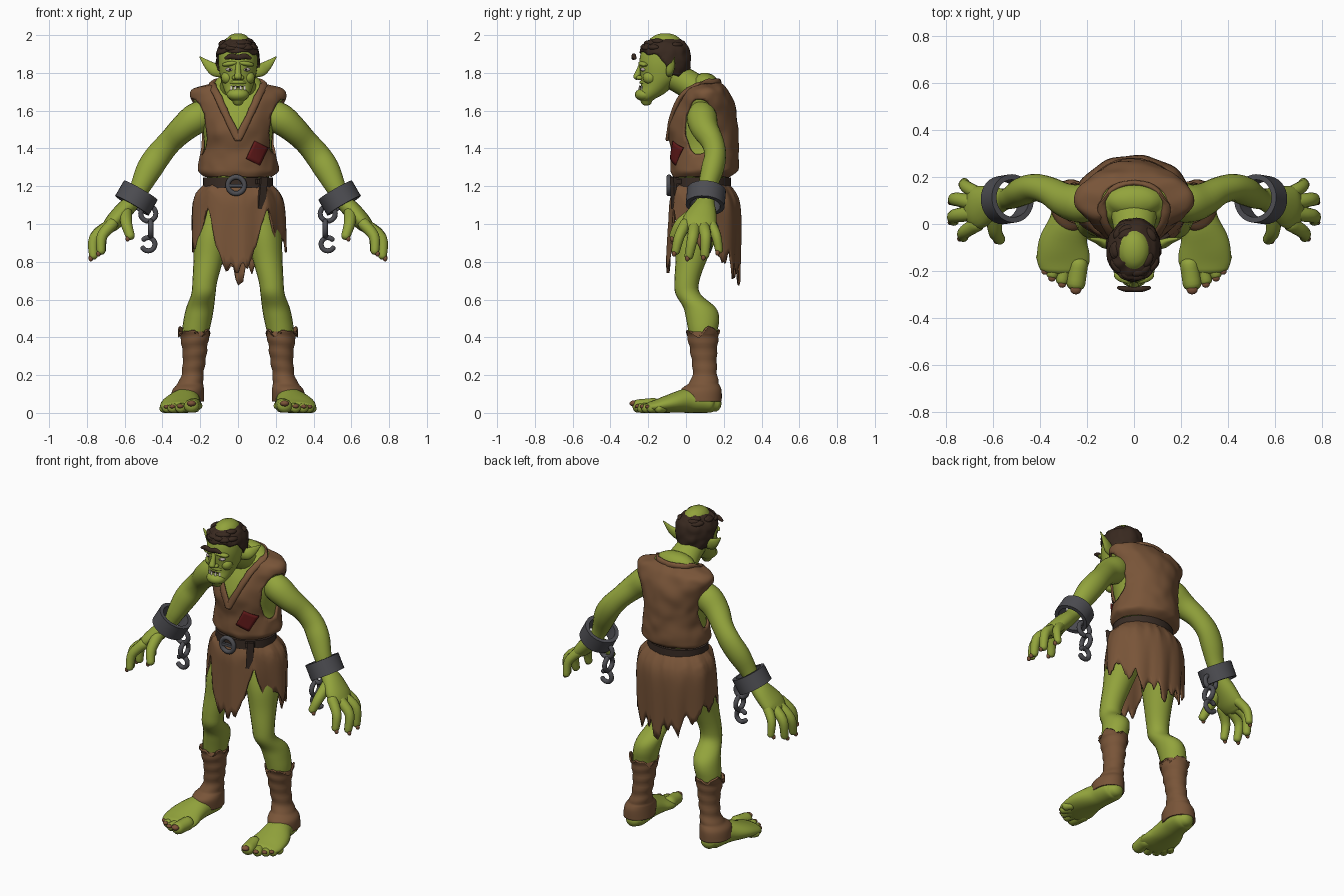
import bpy, bmesh, math, random
from mathutils import Vector, Euler, noise

random.seed(4)
if "Cube" in bpy.data.objects:
    bpy.data.objects.remove(bpy.data.objects["Cube"])
X, Y, Z = Vector((1, 0, 0)), Vector((0, 1, 0)), Vector((0, 0, 1))

def material(name, *rgb):
    m = bpy.data.materials.new(name)
    m.use_nodes = True
    m.diffuse_color = (*rgb, 1)
    m.node_tree.nodes["Principled BSDF"].inputs["Base Color"].default_value = (*rgb, 1)
    return m

SKIN, CLOTH = material("green skin", .29, .37, .045), material("brown cloth", .19, .09, .04)
HAIR, LEATHER = material("dark hair", .04, .022, .014), material("dark leather", .04, .025, .018)
IRON, RED = material("dull iron", .075, .075, .085), material("red patch", .12, .01, .01)
NAIL, TEETH, EYE = material("brown nail", .2, .085, .04), material("ivory", .65, .6, .52), material("eye white", .5, .42, .4)

def finish(name, bm, mat, pair=False, thick=0):
    """Turn a bmesh into a smooth shaded object, optionally thickened and mirrored."""
    bmesh.ops.remove_doubles(bm, verts=bm.verts[:], dist=.0001)
    bmesh.ops.recalc_face_normals(bm, faces=bm.faces[:])
    me = bpy.data.meshes.new(name)
    bm.to_mesh(me)
    bm.free()
    me.materials.append(mat)
    me.shade_smooth()
    me.set_sharp_from_angle(angle=math.radians(48))
    ob = bpy.data.objects.new(name, me)
    bpy.context.scene.collection.objects.link(ob)
    if thick:
        mod = ob.modifiers.new("thickness", 'SOLIDIFY')
        mod.thickness, mod.offset = thick, -1
    if pair:
        ob.modifiers.new("both sides", 'MIRROR')

def spline(pts, steps):
    """Catmull-Rom interpolation of number tuples."""
    out = []
    for i in range(len(pts) - 1):
        corners = list(zip(pts[max(i - 1, 0)], pts[i], pts[i + 1], pts[min(i + 2, len(pts) - 1)]))
        for t in (k / steps for k in range(steps)):
            out.append([b + (c - a) * t / 2 + (a * 2 - b * 5 + c * 4 - d) * t * t / 2
                        + (b * 3 - a - c * 3 + d) * t ** 3 / 2 for a, b, c, d in corners])
    return out + [list(pts[-1])]

def tube(name, pts, mat, ref=X, axis=None, n=20, steps=4, caps=True, grow=0, keep=None, tweak=None, pair=False, thick=0):
    """Loft ellipses (x, y, z, radius along ref, other radius) along a path."""
    rows, bm, rings = spline(pts, steps), bmesh.new(), []
    centres, last = [Vector(r[:3]) for r in rows], len(rows) - 1
    for i, r in enumerate(rows):
        t = axis or (centres[min(i + 1, last)] - centres[max(i - 1, 0)]).normalized()
        u = (ref - t * ref.dot(t)).normalized()
        v = t.cross(u)
        sections = [(1, 0)]
        if caps and i in (0, last):
            sections = [(math.cos(a), math.sin(a) * (1 if i else -1)) for a in (0, .5, .95, 1.35)]
            sections = sections if i else sections[::-1]
        for c, s in sections:
            mid = centres[i] + t * min(r[3], r[4]) * s * .8
            rings.append([bm.verts.new(mid + u * (r[3] + grow) * c * math.cos(a) + v * (r[4] + grow) * c * math.sin(a))
                          for a in (math.tau * k / n for k in range(n))])
    for lo, hi in zip(rings, rings[1:]):
        for k in range(n):
            bm.faces.new((lo[k], lo[(k + 1) % n], hi[(k + 1) % n], hi[k]))
    if caps:
        bm.faces.new(rings[0])
        bm.faces.new(rings[-1])
    if keep:
        bmesh.ops.delete(bm, geom=[f for f in bm.faces if not keep(f.calc_center_median())], context='FACES')
        for _ in range(3):  # soften the cut edge
            moves = [(v, [e.other_vert(v).co.copy() for e in v.link_edges if e.is_boundary]) for v in bm.verts if v.is_boundary]
            for v, near in moves:
                v.co = v.co * .4 + sum(near, Vector()) / len(near) * .6
    if tweak:
        for v in bm.verts:
            v.co = tweak(v.co.copy())
    finish(name, bm, mat, pair, thick)

def solid(name, loc, size, mat, pair=False, rot=(0, 0, 0), cube=False):
    """Ellipsoid by half sizes, or box by full sizes."""
    bm, turn = bmesh.new(), Euler(rot).to_matrix()
    if cube:
        bmesh.ops.create_cube(bm, size=1)
    else:
        bmesh.ops.create_uvsphere(bm, u_segments=16, v_segments=10, radius=1)
    for v in bm.verts:
        v.co = turn @ Vector([a * b for a, b in zip(v.co, size)]) + Vector(loc)
    finish(name, bm, mat, pair)

def link(name, centre, u, v, radius, sweep=math.tau, start=0, pair=True):
    path = [(*(Vector(centre) + u * radius * math.cos(a) + v * radius * math.sin(a)), .014, .014)
            for a in (start + sweep * k / 20 for k in range(21))]
    tube(name, path, IRON, ref=u.cross(v), n=10, steps=1, pair=pair)

def rumple(amount, scale):
    return lambda p: p + noise.noise_vector(p * scale) * amount

# Torso, with the vest following the same form
TORSO = [(0, .08, 1.25, .165, .135), (0, .095, 1.275, .195, .16), (0, .1, 1.31, .197, .165), (0, .1, 1.4, .18, .165),
         (0, .09, 1.5, .188, .17), (0, .1, 1.6, .212, .152), (0, .105, 1.67, .238, .122), (0, .105, 1.715, .222, .098),
         (0, .1, 1.745, .125, .07)]
tube("torso", TORSO, SKIN, axis=Z, n=32)
tube("hips", [(0, .08, 1.28, .16, .13), (0, .09, 1.1, .18, .14), (0, .09, 1, .12, .11)], SKIN, axis=Z)

def vest_cloth(c):
    armhole = abs(c.x) > .1 and ((c.y - .07) / .08) ** 2 + ((c.z - 1.515) / .15) ** 2 < 1
    return not armhole and not (c.y < .08 and abs(c.x) < (c.z - 1.45) * .5)

tube("vest", TORSO, CLOTH, axis=Z, n=96, steps=6, caps=False, grow=.014, keep=vest_cloth, tweak=rumple(.007, 14), thick=.012)
tube("collar", [(0, -.098, 1.45, .012, .02), (.06, -.075, 1.57, .012, .02), (.115, -.015, 1.69, .012, .02),
                (.135, .08, 1.74, .012, .02), (.08, .155, 1.75, .012, .02), (0, .175, 1.75, .012, .02)],
     CLOTH, ref=Y, n=12, pair=True, tweak=rumple(.005, 30))
# Sewn patch lying on the vest
bm = bmesh.new()
bmesh.ops.create_grid(bm, x_segments=6, y_segments=6, size=.045)
for v in bm.verts:
    p = Euler((0, 0, -.45)).to_matrix() @ Vector((v.co.x * .9, v.co.y * 1.15, 0))
    x = p.x + .103
    v.co = (x, .1 - .19 * math.sqrt(1 - (x / .206) ** 2), p.y + 1.375)
finish("chest_patch", bm, RED, thick=.009)

# Ragged skirt: hem height by angle from the front
HEM = [(0, .73), (8, .8), (17, .76), (31, .88), (47, 1.1), (58, .95), (68, .86), (79, .94), (91, .85), (104, .92),
       (119, .79), (129, .86), (142, .71), (151, .8), (160, .74), (168, .8), (176, .67), (185, .69)]

def hang(p):
    angle = math.atan2(p.x, .09 - p.y)
    turn = abs(math.degrees(angle) + 2)
    hem = next(za + (zb - za) * (turn - a) / (b - a) for (a, za), (b, zb) in zip(HEM, HEM[1:]) if turn <= b)
    depth = (1.22 - p.z) / .62
    fold = 1 + .035 * depth * math.sin(angle * 9)
    z = 1.22 - depth * (1.22 - hem) + random.uniform(-.012, .012) * depth
    return Vector((p.x * fold, .09 + (p.y - .09) * fold, z))

tube("ragged_skirt", [(0, .085, 1.22, .168, .138), (0, .095, 1.15, .208, .168), (0, .1, 1.07, .235, .187),
                      (0, .1, .93, .248, .192), (0, .09, .6, .25, .192)], CLOTH, axis=Z, n=120, caps=False, tweak=hang, thick=.01)

# Belt, buckle and loose end
tube("belt", [(0, .08, z, .165 + g, .138 + g) for z, g in ((1.19, .02), (1.245, .02), (1.245, 0), (1.19, 0), (1.19, .02))],
     LEATHER, axis=Z, n=40, steps=1, caps=False)
link("buckle", (-.01, -.09, 1.205), X, Z, .044, pair=False)
solid("buckle_tongue", (-.01, -.092, 1.205), (.07, .016, .016), IRON, cube=True)
solid("belt_end", (.13, -.065, 1.165), (.04, .016, .17), LEATHER, rot=(.08, .06, .5), cube=True)
solid("belt_loop", (.12, -.05, 1.225), (.055, .03, .025), LEATHER, rot=(0, 0, .5), cube=True)

# Neck, head and face
tube("neck", [(0, .1, 1.64, .12, .08), (0, .045, 1.715, .1, .078), (0, -.03, 1.765, .085, .075), (0, -.1, 1.8, .08, .075)], SKIN)
tube("head", [(0, -.21, 1.65, .03, .03), (0, -.205, 1.665, .05, .045), (0, -.185, 1.69, .065, .07), (0, -.155, 1.73, .08, .085),
              (0, -.13, 1.78, .094, .11), (0, -.12, 1.85, .104, .128), (0, -.11, 1.92, .1, .124), (0, -.11, 1.955, .07, .09)],
     SKIN, axis=Z, n=32)
tube("ears", [(.085, -.09, 1.8, .015, .025), (.12, -.085, 1.815, .02, .034), (.155, -.07, 1.84, .013, .025),
              (.203, -.06, 1.885, .002, .003)], SKIN, ref=Y, pair=True)
tube("nose", [(0, -.238, 1.845, .014, .012), (0, -.25, 1.81, .015, .014), (0, -.262, 1.778, .02, .018)], SKIN)
solid("nostrils", (.018, -.246, 1.774), (.015, .018, .012), SKIN, True)
solid("brow_ridges", (.043, -.226, 1.848), (.045, .024, .014), SKIN, True, (0, .15, .3))
solid("cheekbones", (.055, -.19, 1.775), (.034, .038, .035), SKIN, True)
solid("upper_lip", (0, -.21, 1.75), (.05, .037, .016), SKIN)
solid("mouth", (0, -.203, 1.727), (.048, .042, .01), LEATHER)
solid("chin", (0, -.218, 1.685), (.06, .053, .036), SKIN)
solid("eyes", (.042, -.223, 1.818), (.024, .018, .011), EYE, True)
solid("pupils", (.042, -.239, 1.818), (.005, .004, .005), HAIR, True)
for i, x in enumerate((.014, .034)):
    tube(f"teeth_{i}", [(x, -.246 + i * .012, 1.712, .008, .006), (x, -.246 + i * .012, 1.73, .005, .003)], TEETH, n=8, pair=True)
tube("eyebrow", [(-.065, -.27, 1.878, .008, .008), (-.035, -.276, 1.888, .012, .016), (0, -.278, 1.882, .011, .014),
                 (.035, -.276, 1.888, .012, .016), (.065, -.27, 1.878, .008, .008)], HAIR, ref=Y, n=12)

# Hair cap with loose locks
tube("hair", [(0, -.1, 1.77, .09, .105), (0, -.105, 1.83, .112, .128), (0, -.11, 1.91, .114, .134), (0, -.11, 1.955, .092, .113),
              (0, -.11, 1.985, .052, .068), (0, -.11, 1.995, .01, .01)],
     HAIR, axis=Z, n=64, steps=6, tweak=rumple(.009, 24), thick=.01,
     keep=lambda c: c.z > 1.915 - abs(c.x) * .15 or (c.z > 1.785 and c.y > -.1 - max(0, c.z - 1.85) * 1.3))
for i in range(16):
    a, h = random.uniform(0, math.tau), random.uniform(.25, .9)
    spot = (.1 * math.cos(a) * math.cos(h), -.11 + .118 * math.sin(a) * math.cos(h), 1.91 + .075 * math.sin(h))
    solid(f"hair_lock_{i}", spot, (.022, .035, .016), HAIR, rot=(0, 0, a))

# Arms and hands
tube("arms", [(.14, .09, 1.6, .06, .07), (.22, .085, 1.56, .08, .082), (.29, .1, 1.505, .073, .073), (.36, .14, 1.435, .06, .064),
              (.42, .155, 1.365, .058, .068), (.47, .14, 1.29, .06, .068), (.515, .115, 1.2, .05, .054), (.55, .105, 1.13, .046, .042),
              (.605, .09, 1.07, .072, .048), (.66, .07, 1.01, .092, .045), (.69, .065, .98, .075, .035)], SKIN, ref=Y, pair=True)
for name, a, b, c, r in (("little_fingers", (.665, .13, 1), (.715, .16, .94), (.72, .175, .86), .026),
                         ("ring_fingers", (.68, .09, .99), (.755, .105, .935), (.765, .1, .835), .029),
                         ("middle_fingers", (.68, .045, .99), (.76, .035, .925), (.765, .015, .83), .029),
                         ("index_fingers", (.665, 0, 1), (.72, -.035, .935), (.725, -.055, .855), .028),
                         ("thumbs", (.595, .05, 1.06), (.59, -.03, 1), (.57, -.065, .935), .03)):
    tube(name, [(*a, r * 1.15, r * 1.15), (*b, r, r), (*c, r * .8, r * .8)], SKIN, ref=Y, n=12, pair=True)
    solid(name + "_nails", Vector(c) + Vector((.014, -.008, -.013)), (.012, .012, .015), NAIL, True)

# Shackles with broken chains
aim = Vector((.5, -.08, -.86)).normalized()
tube("shackles", [(*(Vector((.538, .105, 1.138)) + aim * s), r, r) for s, r in
                  ((-.047, .103), (.047, .103), (.047, .08), (-.047, .08), (-.047, .103))],
     IRON, ref=Y, axis=aim, n=32, steps=1, caps=False, pair=True)
link("chain_links", (.475, .12, 1.055), X, Z, .04)
link("chain_middle_links", (.462, .12, .975), Y, Z, .04)
link("chain_open_links", (.475, .12, .893), X, Z, .035, 4.9, .8)

# Legs, feet and toes
tube("legs", [(.1, .09, 1.08, .1, .125), (.135, .06, .95, .095, .115), (.155, .03, .82, .08, .085), (.175, .005, .7, .066, .066),
              (.183, .01, .63, .064, .066), (.2, .07, .56, .073, .085), (.212, .088, .5, .075, .088), (.225, .09, .42, .07, .075),
              (.235, .095, .28, .05, .055), (.25, .1, .1, .055, .06)], SKIN, axis=Z, pair=True)

def on_ground(p):
    return Vector((p.x, p.y, max(p.z, 0)))

tube("feet", [(.265, .155, .045, .045, .04), (.265, .135, .05, .065, .05), (.27, .08, .06, .074, .06), (.28, .01, .065, .08, .065),
              (.3, -.08, .05, .104, .05), (.3, -.15, .036, .112, .037), (.3, -.19, .03, .1, .03)],
     SKIN, n=28, tweak=on_ground, pair=True)
for i, (x, y, tip_x, tip_y, r) in enumerate((
        (.235, -.17, .247, -.255, .04), (.29, -.18, .305, -.24, .028), (.325, -.17, .348, -.215, .027),
        (.355, -.15, .378, -.187, .026), (.373, -.12, .393, -.147, .025))):
    tube(f"toes_{i}", [(x, y, r, r, r), (tip_x, tip_y, r * .9, r, r * .9)], SKIN, n=14, tweak=on_ground, pair=True)
    solid(f"toenails_{i}", (tip_x, tip_y - r * .55, r * 1.25), (r * .6, r * .55, r * .4), NAIL, True)

def wrapped(p):
    """Slanted bandage ridges and a torn upper edge."""
    push = 1 + .035 * math.sin((p.z + p.x * .15) * 95) * (p.z > .15)
    torn = noise.noise(p * 22) * .04 if p.z > .425 else 0
    return Vector((.24 + (p.x - .24) * push, .095 + (p.y - .095) * push, p.z + torn))

tube("ankle_wraps", [(.23, .09, .43, .086, .09), (.23, .09, .39, .074, .08), (.23, .095, .3, .062, .068), (.24, .1, .21, .058, .064),
                     (.25, .095, .16, .066, .078), (.264, .08, .12, .084, .108), (.268, .085, .06, .088, .104)],
     CLOTH, axis=Z, n=36, steps=6, caps=False, tweak=wrapped, pair=True, thick=.01)
